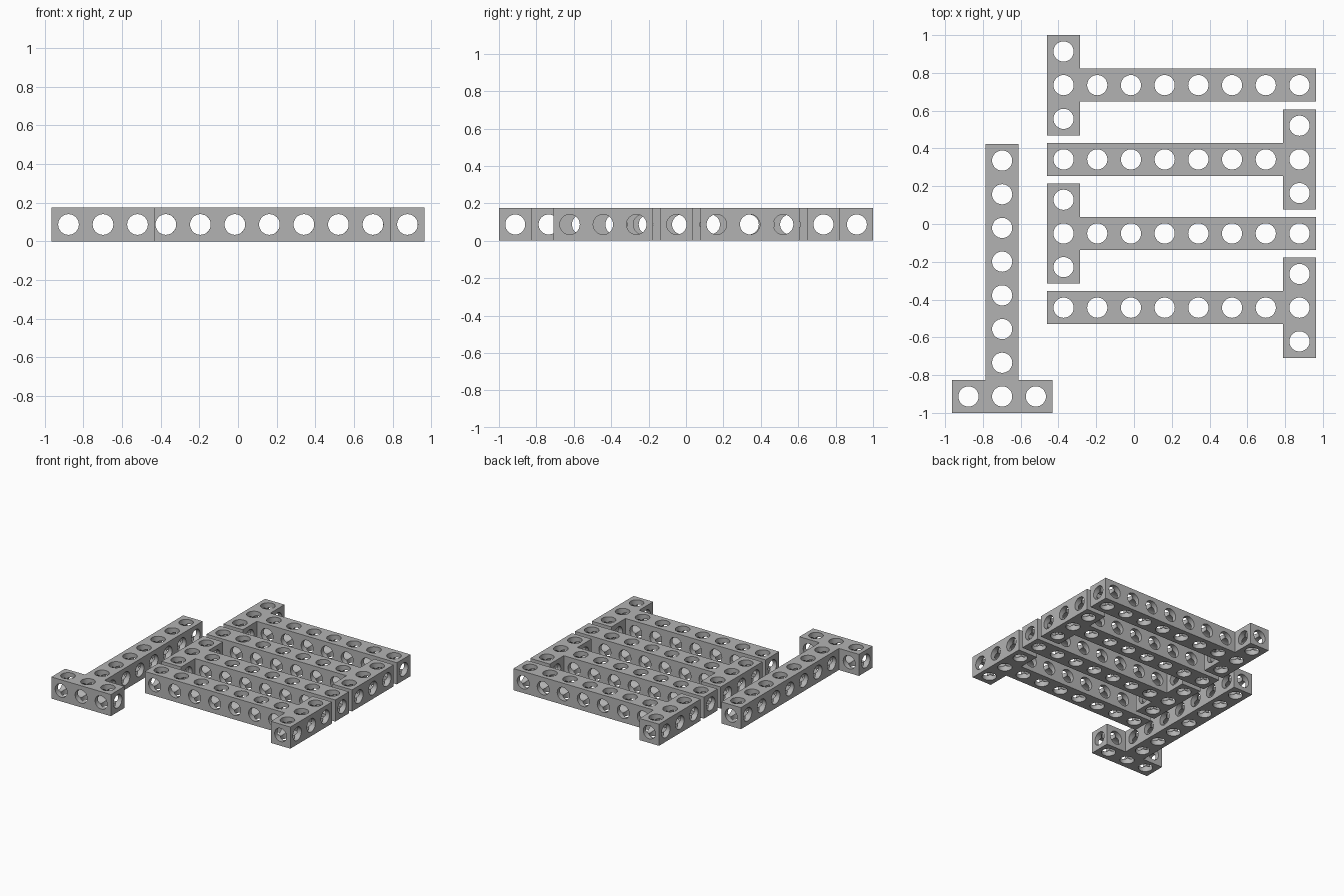
import bpy, bmesh, math
from mathutils import Vector

if "Cube" in bpy.data.objects:
    bpy.data.objects.remove(bpy.data.objects["Cube"])

PITCH = 0.1784   # hole spacing
HALF = 0.087     # half thickness of a beam
R = 0.0535       # hole radius
SEG = 32         # sides of a hole (multiple of 8)

grey = bpy.data.materials.new("grey plastic")
grey.diffuse_color = (0.45, 0.45, 0.45, 1)
grey.use_nodes = True
grey.node_tree.nodes["Principled BSDF"].inputs["Base Color"].default_value = grey.diffuse_color


def add_cell(bm, cell, cells, parent):
    """One block of a beam, pierced along x, y and z."""
    centre = Vector((cell[0] * PITCH, cell[1] * PITCH, 0))

    def extent(axis, sign):
        # a block reaches back to the one it grows from
        step = [0, 0, 0]
        step[axis] = sign
        near = (cell[0] + step[0], cell[1] + step[1])
        linked = step[2] == 0 and near in cells and (
            parent.get(cell) == near or parent.get(near) == cell)
        back = linked and parent.get(cell) == near
        return (PITCH - HALF if back else HALF), linked

    for axis in range(3):
        u, v = (axis + 1) % 3, (axis + 2) % 3
        for sign in (-1, 1):
            depth, linked = extent(axis, sign)
            inner, rim, border = [], [], []
            for i in range(SEG):
                a = 2 * math.pi * i / SEG
                c, s = math.cos(a), math.sin(a)
                m = max(abs(c), abs(s))
                for ring, w, pu, pv in (
                        (inner, R * m, R * c, R * s),
                        (rim, depth, R * c, R * s),
                        (border, depth,
                         c / m * extent(u, 1 if c > 0 else -1)[0],
                         s / m * extent(v, 1 if s > 0 else -1)[0])):
                    p = Vector((0, 0, 0))
                    p[axis], p[u], p[v] = sign * w, pu, pv
                    ring.append(bm.verts.new(centre + p))
            # hole wall, then the outer face around the hole
            pairs = [(inner, rim)] + ([] if linked else [(rim, border)])
            for lo, hi in pairs:
                for i in range(SEG):
                    j = (i + 1) % SEG
                    bm.faces.new((lo[i], lo[j], hi[j], hi[i]))


def t_beam_mesh():
    """T-shaped beam: three-hole head along y, stem along +x."""
    parent = {(0, 1): (0, 0), (0, -1): (0, 0)}
    parent.update({(i, 0): (i - 1, 0) for i in range(1, 8)})
    cells = {(0, 0), *parent}
    bm = bmesh.new()
    for cell in sorted(cells):
        add_cell(bm, cell, cells, parent)
    bmesh.ops.remove_doubles(bm, verts=bm.verts, dist=1e-5)
    loose = [vert for vert in bm.verts if not vert.link_faces]
    bmesh.ops.delete(bm, geom=loose, context='VERTS')
    bmesh.ops.recalc_face_normals(bm, faces=bm.faces)
    mesh = bpy.data.meshes.new("t_beam")
    bm.to_mesh(mesh)
    bm.free()
    mesh.materials.append(grey)
    return mesh


# name, head position, direction of the stem
beams = [
    ("t_beam_back", -0.373, 0.735, 0),
    ("t_beam_mid_back", 0.876, 0.342, 180),
    ("t_beam_mid_front", -0.373, -0.050, 0),
    ("t_beam_front", 0.876, -0.443, 180),
    ("t_beam_side", -0.698, -0.913, 90),
]
base = t_beam_mesh()
for name, x, y, angle in beams:
    beam = bpy.data.objects.new(name, base.copy())
    bpy.context.collection.objects.link(beam)
    beam.location = (x, y, HALF)
    beam.rotation_euler.z = math.radians(angle)
    bpy.ops.object.select_all(action='DESELECT')
    beam.select_set(True)
    bpy.context.view_layer.objects.active = beam
    bpy.ops.object.shade_smooth_by_angle(angle=math.radians(30))
